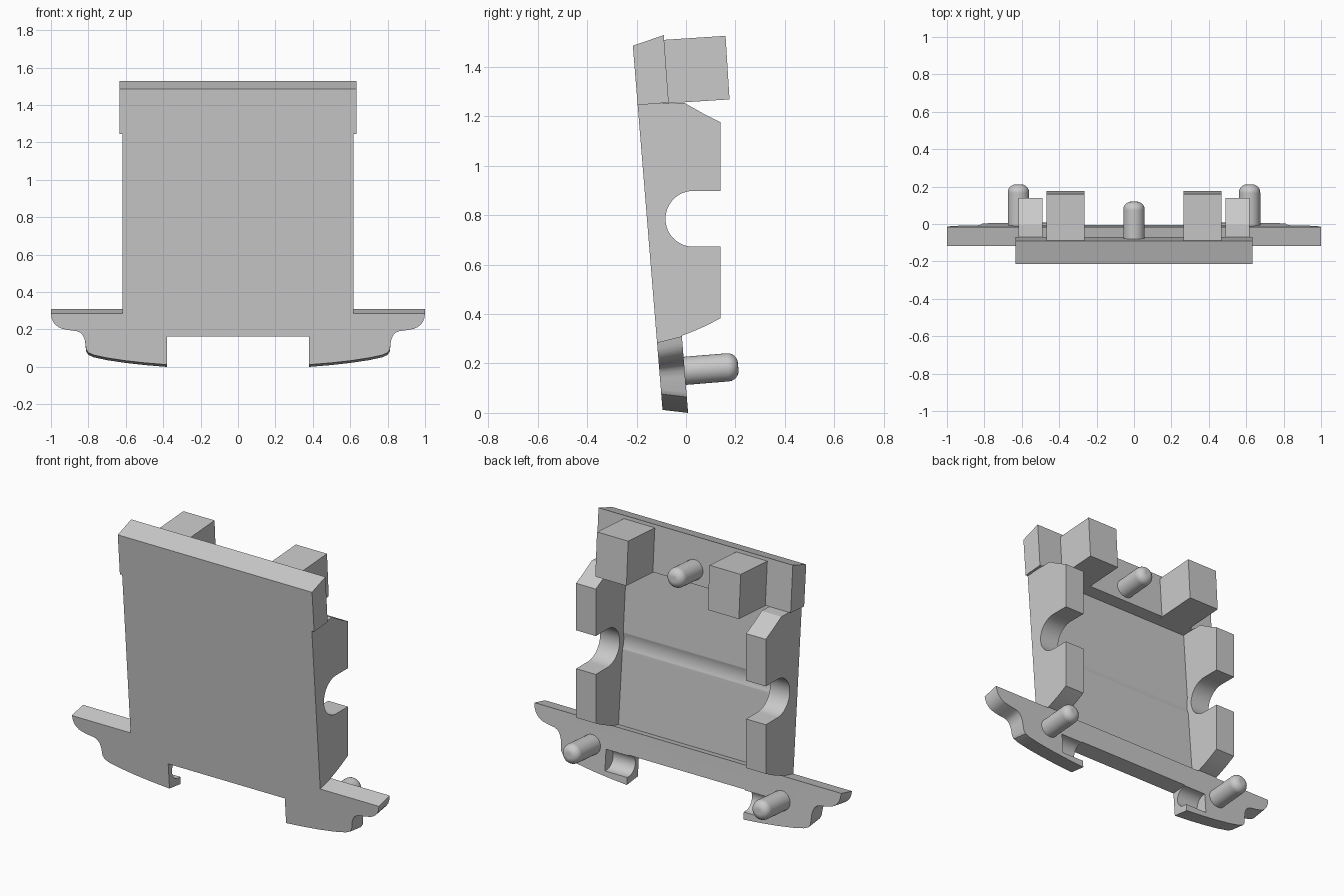
import bpy, bmesh, math
from mathutils import Matrix, Vector

if "Cube" in bpy.data.objects:
    bpy.data.objects.remove(bpy.data.objects["Cube"])

TILT = math.atan(0.0815)          # the whole panel leans forward
PANEL = 0.047                     # panel thickness
GREY = (0.59, 0.59, 0.59, 1)
grey = bpy.data.materials.new("plain_grey")
grey.use_nodes = True
grey.diffuse_color = GREY
grey.node_tree.nodes["Principled BSDF"].inputs["Base Color"].default_value = GREY


def front(z, depth=0.0):
    """y of the leaning front plane at height z, plus a depth behind it"""
    return -0.215 + (1.485 - z) * 0.0815 + depth


def arc(cy, cz, r, a0, a1, steps=24):
    angles = [math.radians(a0 + (a1 - a0) * i / steps) for i in range(steps + 1)]
    return [(cy + r * math.cos(a), cz + r * math.sin(a)) for a in angles]


def finish(name, bm):
    bmesh.ops.recalc_face_normals(bm, faces=bm.faces)
    mesh = bpy.data.meshes.new(name)
    bm.to_mesh(mesh)
    bm.free()
    mesh.materials.append(grey)
    ob = bpy.data.objects.new(name, mesh)
    bpy.context.collection.objects.link(ob)
    return ob


def loft(name, ring_a, ring_b):
    """closed solid between two matching outlines"""
    bm = bmesh.new()
    a = [bm.verts.new(p) for p in ring_a]
    b = [bm.verts.new(p) for p in ring_b]
    bm.faces.new(a)
    bm.faces.new(b[::-1])
    for i in range(len(a)):
        j = (i + 1) % len(a)
        bm.faces.new((a[i], b[i], b[j], a[j]))
    return finish(name, bm)


def extrude_x(name, profile, x0, x1):
    return loft(name, [(x0, y, z) for y, z in profile], [(x1, y, z) for y, z in profile])


def combine(target, other, operation):
    mod = target.modifiers.new("combine", 'BOOLEAN')
    mod.operation, mod.object, mod.solver = operation, other, 'EXACT'
    bpy.context.view_layer.objects.active = target
    bpy.ops.object.modifier_apply(modifier=mod.name)
    bpy.data.objects.remove(other)


def smooth(ob):
    bpy.ops.object.select_all(action='DESELECT')
    ob.select_set(True)
    bpy.context.view_layer.objects.active = ob
    bpy.ops.object.shade_smooth_by_angle(angle=math.radians(30))
    ob.modifiers.new("flat_large_faces", 'WEIGHTED_NORMAL').keep_sharp = True


def rod(name, x, y, z, length, r=0.057):
    """round peg with a rounded tip, square to the panel"""
    bm = bmesh.new()
    bmesh.ops.create_cone(bm, cap_ends=True, segments=32, radius1=r, radius2=r, depth=length)
    tip = [e for e in bm.edges if all(v.co.z > 0 for v in e.verts)]
    bmesh.ops.bevel(bm, geom=tip, offset=0.042, segments=6, profile=0.5, affect='EDGES')
    bmesh.ops.translate(bm, vec=Vector((0, 0, length / 2)), verts=bm.verts)
    bm.transform(Matrix.Translation((x, y, z)) @ Matrix.Rotation(TILT - math.pi / 2, 4, 'X'))
    smooth(finish(name, bm))


# Main panel with a shallow round groove across its back
groove = [(y, z) for y, z in arc(0.03, 0.785, 0.151, 270, 90, 60) if y < front(z, PANEL)]
body = extrude_x("panel_body", [(front(1.26), 1.26), (front(0.25), 0.25), (front(0.25, PANEL), 0.25)]
                 + groove + [(front(1.26, PANEL), 1.26)], -0.618, 0.618)

# Side flanges with a round notch
flange = [(front(1.25), 1.25), (front(0.25), 0.25), (-0.03, 0.25), (-0.015, 0.313), (0.03, 0.33),
          (0.08, 0.352), (0.14, 0.383), (0.14, 0.672)] + arc(0.03, 0.785, 0.113, 270, 90) + \
         [(0.14, 0.898), (0.14, 1.175), (0.08, 1.205), (-0.005, 1.253)]
for x in (-0.618, 0.49):
    combine(body, extrude_x("flange", flange, x, x + 0.128), 'UNION')

# Top bar with a sloping upper face
bar = [(front(1.485), 1.485), (front(1.245), 1.245), (-0.07, 1.255), (-0.09, 1.528)]
combine(body, extrude_x("top_bar", bar, -0.633, 0.633), 'UNION')

# Foot plate: curved outline, slightly taller at the back
half = [(0.38, 0.162), (0.38, 0.012), (0.5, 0.022), (0.6, 0.033), (0.7, 0.048), (0.77, 0.063),
        (0.8, 0.076), (0.812, 0.095), (0.818, 0.14), (0.826, 0.162), (0.834, 0.175), (0.845, 0.184),
        (0.862, 0.191), (0.9, 0.196), (0.94, 0.204), (0.96, 0.2125), (0.976, 0.225), (0.988, 0.24),
        (0.996, 0.26), (1.0, 0.285)]
outline = half + [(-x, z) for x, z in reversed(half)]
back = [(x, z - 0.012 if z < 0.1 else (z - 0.01) * 1.127) for x, z in outline]
foot = loft("foot_plate", [(x, front(z), z) for x, z in outline],
            [(x, front(z, 0.1025), z) for x, z in back])

# Rounded pockets behind the inner ends of the foot
pocket = arc(-0.01, 0.105, 0.062, 90, 270) + [(0.1, 0.043), (0.1, 0.167)]
for x in (-0.525, 0.3):
    combine(foot, extrude_x("pocket", pocket, x, x + 0.225), 'DIFFERENCE')
combine(body, foot, 'UNION')

# Merge coplanar faces
bm = bmesh.new()
bm.from_mesh(body.data)
bmesh.ops.remove_doubles(bm, verts=bm.verts, dist=0.0005)
bmesh.ops.dissolve_limit(bm, angle_limit=math.radians(0.7), verts=bm.verts, edges=bm.edges)
bm.to_mesh(body.data)
bm.free()
smooth(body)

# Blocks behind the top bar
block = [(-0.09, 1.251), (0.176, 1.268), (0.16, 1.525), (-0.1, 1.508)]
for side, x in (("left", 0.265), ("right", -0.468)):
    extrude_x(side + "_block", block, x, x + 0.203)

# Pegs
rod("left_peg", 0.618, -0.03, 0.168, 0.242)
rod("right_peg", -0.618, -0.03, 0.168, 0.242)
rod("centre_peg", 0, -0.1, 1.337, 0.22)
